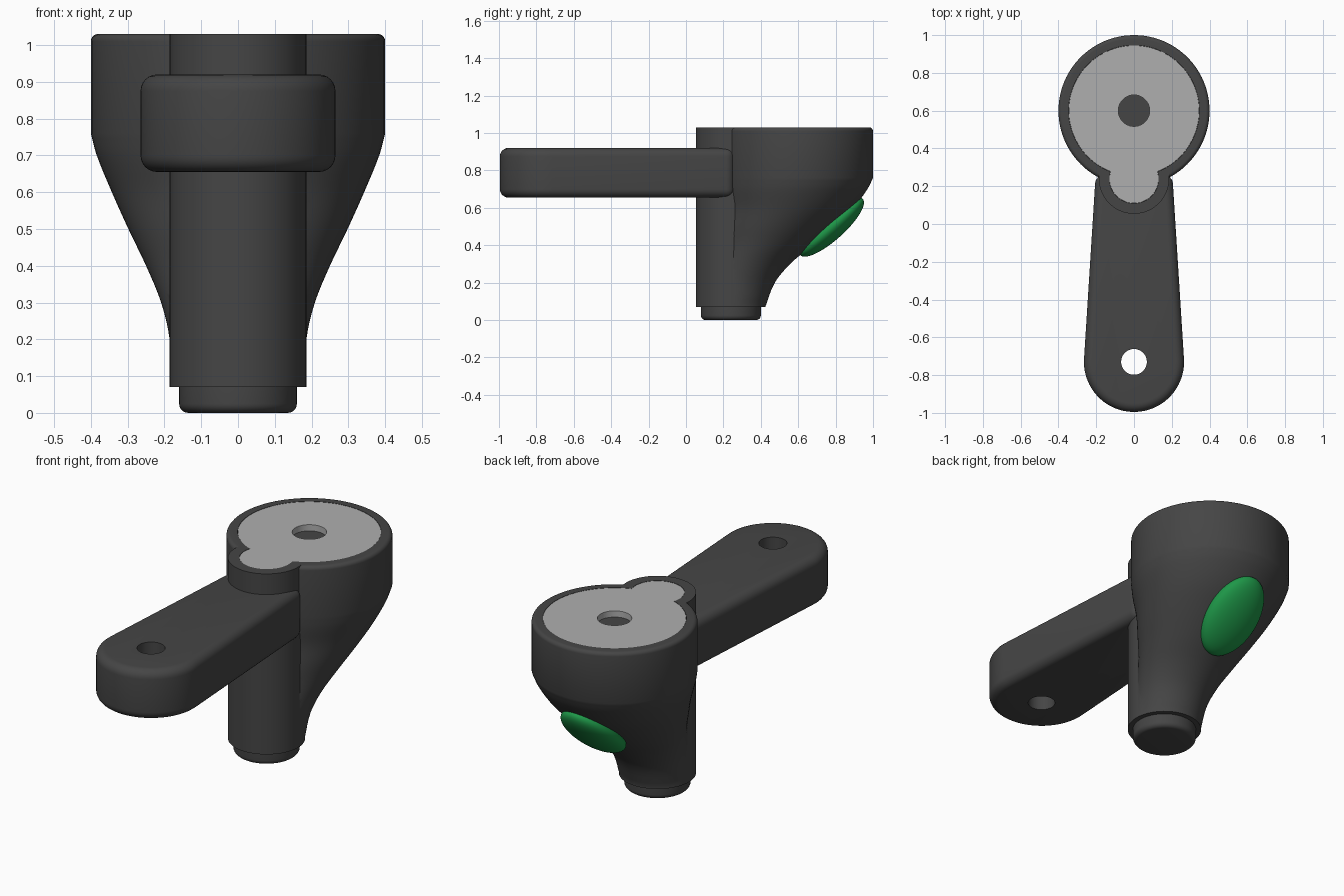
import bpy, bmesh, math
from mathutils import Matrix, Vector

if "Cube" in bpy.data.objects:
    bpy.data.objects.remove(bpy.data.objects["Cube"])

SEG = 96


def material(name, rgb):
    m = bpy.data.materials.new(name)
    m.diffuse_color = (*rgb, 1)
    m.use_nodes = True
    m.node_tree.nodes["Principled BSDF"].inputs["Base Color"].default_value = m.diffuse_color
    return m


DARK = material("dark_grey", (0.06, 0.06, 0.06))
LIGHT = material("light_grey", (0.43, 0.43, 0.43))
GREEN = material("green", (0.013, 0.31, 0.065))


def make_object(name, bm, mat):
    bmesh.ops.recalc_face_normals(bm, faces=bm.faces[:])
    mesh = bpy.data.meshes.new(name)
    bm.to_mesh(mesh)
    bm.free()
    ob = bpy.data.objects.new(name, mesh)
    bpy.context.collection.objects.link(ob)
    mesh.materials.append(mat)
    return ob


def activate(ob):
    bpy.ops.object.select_all(action='DESELECT')
    ob.select_set(True)
    bpy.context.view_layer.objects.active = ob


def smooth(ob):
    activate(ob)
    bpy.ops.object.shade_smooth_by_angle(angle=math.radians(32))


def boolean(ob, other, op):
    mod = ob.modifiers.new(op, 'BOOLEAN')
    mod.operation, mod.object, mod.solver = op, other, 'EXACT'
    activate(ob)
    bpy.ops.object.modifier_apply(modifier=mod.name)
    bpy.data.objects.remove(other, do_unlink=True)


def loft(name, sections, mat=DARK):
    """Skin circles given as (z, centre y, radius)."""
    bm = bmesh.new()
    rings = [[bm.verts.new((r * math.cos(2 * math.pi * i / SEG),
                            cy + r * math.sin(2 * math.pi * i / SEG), z))
              for i in range(SEG)] for z, cy, r in sections]
    for a, b in zip(rings, rings[1:]):
        for i in range(SEG):
            j = (i + 1) % SEG
            bm.faces.new((a[i], a[j], b[j], b[i]))
    bm.faces.new(rings[0][::-1])
    bm.faces.new(rings[-1])
    return make_object(name, bm, mat)


def prism(name, outline, z0, z1, mat=DARK):
    bm = bmesh.new()
    face = bm.faces.new([bm.verts.new((x, y, z0)) for x, y in outline])
    ext = bmesh.ops.extrude_face_region(bm, geom=[face])
    top = [v for v in ext["geom"] if isinstance(v, bmesh.types.BMVert)]
    bmesh.ops.translate(bm, verts=top, vec=(0, 0, z1 - z0))
    return make_object(name, bm, mat)


def arc(cy, r, a0, a1, n):
    return [(r * math.cos(a0 + (a1 - a0) * i / n), cy + r * math.sin(a0 + (a1 - a0) * i / n))
            for i in range(n + 1)]


def fillet(z, cy, r, f, up):
    """Rounded end rings, listed from the side wall to the cap."""
    return [(z + (-f + f * math.sin(t) if up else f - f * math.sin(t)), cy, r - f + f * math.cos(t))
            for t in (math.pi / 12 * i for i in range(7))]


def spline(pts, steps=4):
    p = [Vector(q) for q in pts]
    out = [p[0]]
    for i in range(len(p) - 1):
        a, b = p[i], p[i + 1]
        ma = (b - p[i - 1]) if i else (b - a)
        mb = (p[i + 2] - a) if i + 2 < len(p) else (b - a)
        ma = ma * ((b.x - a.x) / ma.x)
        mb = mb * ((b.x - a.x) / mb.x)
        for k in range(1, steps + 1):
            t = k / steps
            out.append(a * (2*t**3 - 3*t*t + 1) + ma * (t**3 - 2*t*t + t)
                       + b * (3*t*t - 2*t**3) + mb * (t**3 - t*t))
    return out


# flared body: (z, half width, back y)
flare = spline([(0.07, 0.182, 0.424), (0.2, 0.186, 0.475), (0.3, 0.209, 0.557), (0.4, 0.25, 0.675),
                (0.5, 0.298, 0.79), (0.6, 0.343, 0.895), (0.7, 0.384, 0.97), (0.76, 0.4, 1.0)])
body = loft("body", [(z, back - r, r) for z, r, back in flare] + fillet(1.03, 0.6, 0.4, 0.02, True))

# front column merged into the body
boolean(body, loft("column", [(0.07, 0.24, 0.186), (1.03, 0.24, 0.186)]), 'UNION')


def keyhole(R, r):
    """Big disc and small front lobe outline."""
    d = 0.36
    a = (R * R - r * r + d * d) / (2 * d)
    h = math.sqrt(R * R - a * a)
    big = math.atan2(-a, h)
    small = math.atan2(d - a, h)
    return (arc(0.6, R, big, math.pi - big, 90)
            + arc(0.24, r, math.pi - small, 2 * math.pi + small, 40)[1:-1])


# keyhole recess and light inlay with a round opening
boolean(body, prism("recess", keyhole(0.346, 0.131), 0.995, 1.1), 'DIFFERENCE')
smooth(body)
inlay = prism("top_inlay", keyhole(0.345, 0.13), 0.996, 1.029, LIGHT)
boolean(inlay, loft("inlay_hole", [(0.9, 0.6, 0.083), (1.1, 0.6, 0.083)], LIGHT), 'DIFFERENCE')
smooth(inlay)

# foot plug
smooth(loft("foot", fillet(0, 0.24, 0.16, 0.025, False)[::-1] + [(0.08, 0.24, 0.16)]))

# tapered arm with rounded edges and a through hole
arm = prism("arm", arc(-0.73, 0.265, math.pi - 0.06, 2 * math.pi + 0.06, 56)
            + [(0.203, 0.26), (-0.203, 0.26)], 0.655, 0.92)
bev = arm.modifiers.new("round", 'BEVEL')
bev.width, bev.segments, bev.limit_method = 0.045, 6, 'ANGLE'
bev.angle_limit = math.radians(40)
activate(arm)
bpy.ops.object.modifier_apply(modifier="round")
boolean(arm, loft("arm_hole", [(0.5, -0.73, 0.068), (1.1, -0.73, 0.068)]), 'DIFFERENCE')
smooth(arm)

# green oval button on the rear slope
bm = bmesh.new()
bmesh.ops.create_uvsphere(bm, u_segments=64, v_segments=32, radius=1)
slope = math.atan2(0.30, 0.335)
bm.transform(Matrix.Translation((0, 0.778, 0.497)) @ Matrix.Rotation(slope, 4, 'X')
             @ Matrix.Diagonal((0.15, 0.225, 0.068, 1)))
smooth(make_object("button", bm, GREEN))
